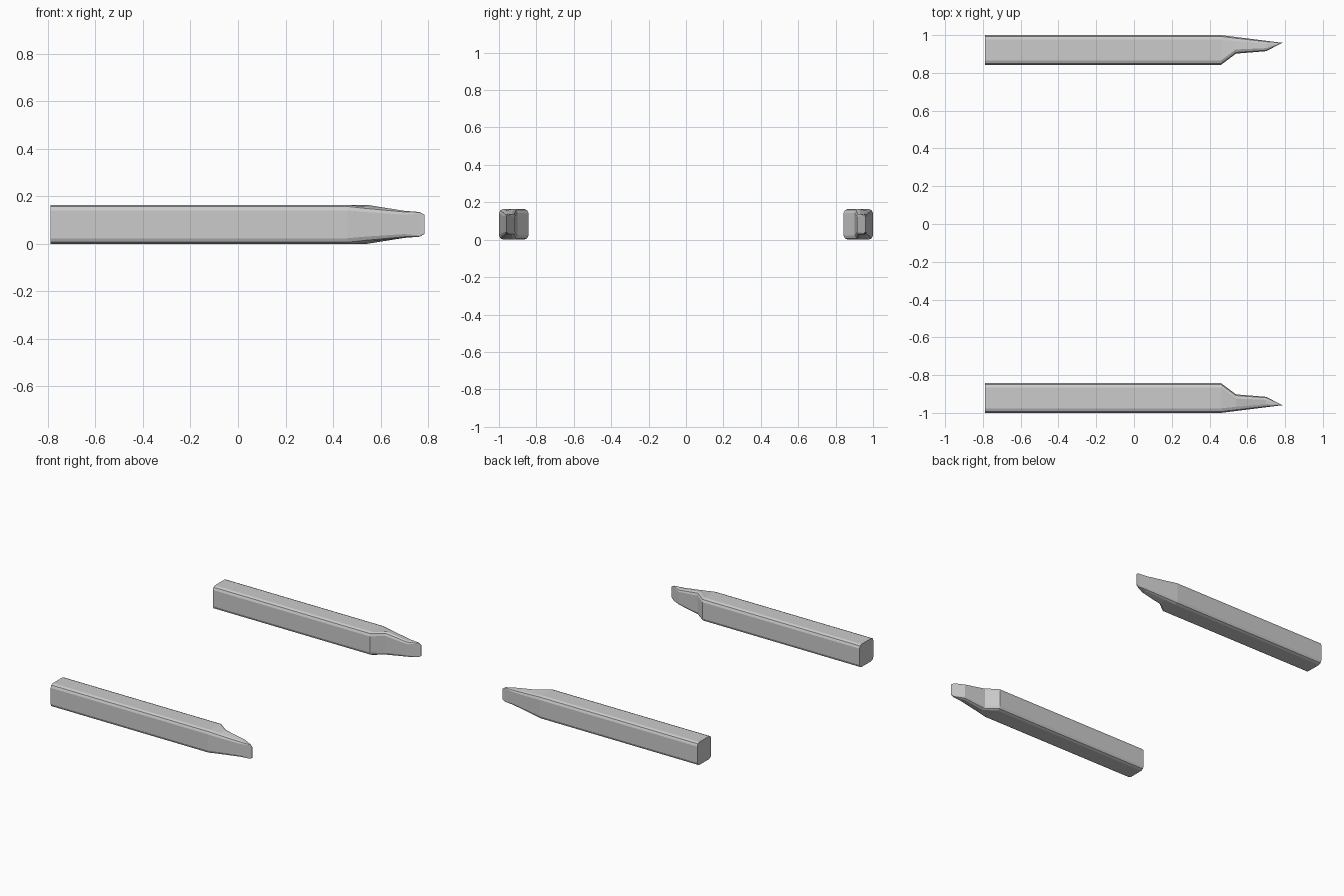
import bpy, bmesh

if "Cube" in bpy.data.objects:
    bpy.data.objects.remove(bpy.data.objects["Cube"])

ZC = 0.0825  # mid height
# Stations along the bar: x, inner y, outer y, inner half height, outer half height, corner size
STATIONS = [
    (-0.79, 0.842, 1.0, 0.0825, 0.0825, 0.024),
    (0.46, 0.842, 1.0, 0.0825, 0.0825, 0.024),
    (0.54, 0.902, 0.99, 0.0825, 0.0735, 0.022),
    (0.70, 0.915, 0.97, 0.057, 0.057, 0.016),
    (0.765, 0.949, 0.962, 0.052, 0.052, 0.005),
    (0.785, 0.959, 0.961, 0.04, 0.04, 0.0008),
]


def section(yi, yo, hi, ho, c):
    """Rectangle with two-step rounded corners, as (y, z) points."""
    pts = []
    for y, h, sy, sz in ((yi, hi, 1, 1), (yo, ho, -1, 1), (yo, ho, -1, -1), (yi, hi, 1, -1)):
        corner = [(0, c), (0.3 * c, 0.3 * c), (c, 0)]
        if sy * sz < 0:
            corner.reverse()
        pts += [(y + sy * dy, ZC + sz * (h - dz)) for dy, dz in corner]
    return pts


def bar(name, side):
    bm = bmesh.new()
    rings = [[bm.verts.new((x, side * y, z)) for y, z in section(*s)] for x, *s in STATIONS]
    n = len(rings[0])
    for a, b in zip(rings, rings[1:]):
        for i in range(n):
            j = (i + 1) % n
            bm.faces.new((a[i], a[j], b[j], b[i]))
    bm.faces.new(rings[0])
    bm.faces.new(rings[-1])
    bmesh.ops.recalc_face_normals(bm, faces=bm.faces)
    me = bpy.data.meshes.new(name)
    bm.to_mesh(me)
    bm.free()
    bpy.context.collection.objects.link(bpy.data.objects.new(name, me))


# Mirrored pair of pointed bars
bar("left_bar", 1)
bar("right_bar", -1)
